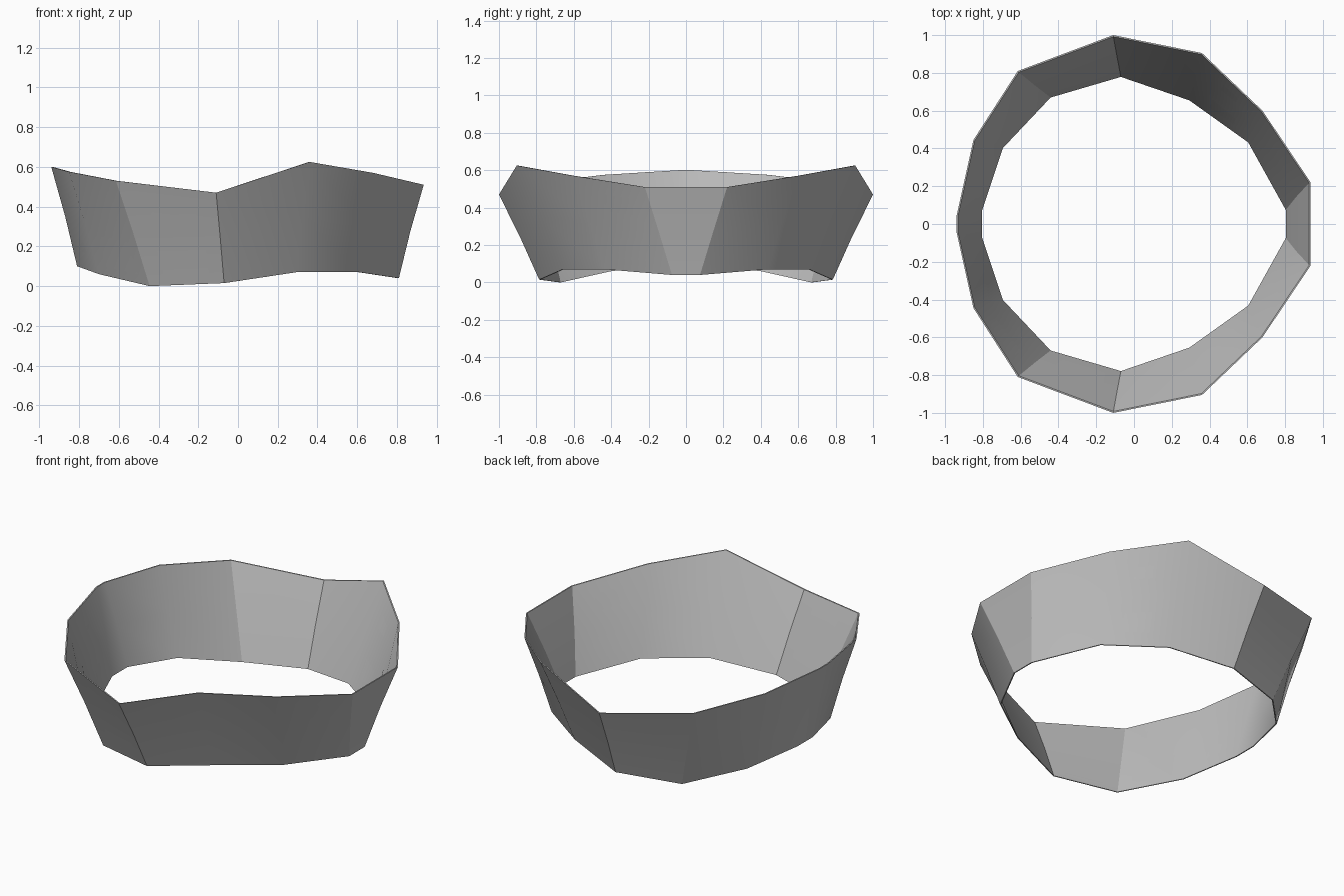
import bpy
import bmesh
from mathutils import Vector

if "Cube" in bpy.data.objects:
    bpy.data.objects.remove(bpy.data.objects["Cube"], do_unlink=True)

# Half outlines of the band, mirrored across y
TOP = [(0.935, 0.22, 0.51), (0.68, 0.60, 0.57), (0.36, 0.905, 0.625), (-0.11, 1.0, 0.47),
       (-0.615, 0.81, 0.53), (-0.85, 0.445, 0.575), (-0.94, 0.04, 0.60)]
BOTTOM = [(0.81, 0.075, 0.04), (0.61, 0.435, 0.07), (0.295, 0.66, 0.07), (-0.07, 0.785, 0.015),
          (-0.445, 0.675, 0.0), (-0.70, 0.405, 0.06), (-0.81, 0.075, 0.10)]
CREASED = {0, 3, 4}      # columns with a hard fold
WALL = 0.992             # inner skin scale


def full_loop(half):
    pts = [Vector(p) for p in half]
    return pts + [Vector((p.x, -p.y, p.z)) for p in reversed(pts)]


def inner(loop):
    return [Vector((p.x * WALL, p.y * WALL, p.z)) for p in loop]


top, bottom = full_loop(TOP), full_loop(BOTTOM)
middle = [(a + b) / 2 for a, b in zip(top, bottom)]
for p in middle:         # slight waist
    p.x *= 0.994
    p.y *= 0.994
outer = [top, middle, bottom]
rings = outer + [inner(r) for r in reversed(outer)]

# Skin the closed wall section around the ring
bm = bmesh.new()
grid = [[bm.verts.new(p) for p in r] for r in rings]
count, rows = len(top), len(rings)
for r in range(rows):
    a, b = grid[r], grid[(r + 1) % rows]
    for i in range(count):
        j = (i + 1) % count
        bm.faces.new((a[i], b[i], b[j], a[j])).smooth = True
bmesh.ops.recalc_face_normals(bm, faces=bm.faces)

# Hard folds and rims
for r in range(rows):
    for i in range(count):
        column = min(i, count - 1 - i)
        if column in CREASED:
            bm.edges.get((grid[r][i], grid[(r + 1) % rows][i])).smooth = False
        if r not in (1, 4):
            bm.edges.get((grid[r][i], grid[r][(i + 1) % count])).smooth = False

mesh = bpy.data.meshes.new("band")
bm.to_mesh(mesh)
bm.free()
band = bpy.data.objects.new("band", mesh)
bpy.context.collection.objects.link(band)

grey = bpy.data.materials.new("plain grey")
grey.use_nodes = True
colour = (0.5, 0.5, 0.5, 1)
grey.diffuse_color = colour
grey.node_tree.nodes["Principled BSDF"].inputs["Base Color"].default_value = colour
mesh.materials.append(grey)
